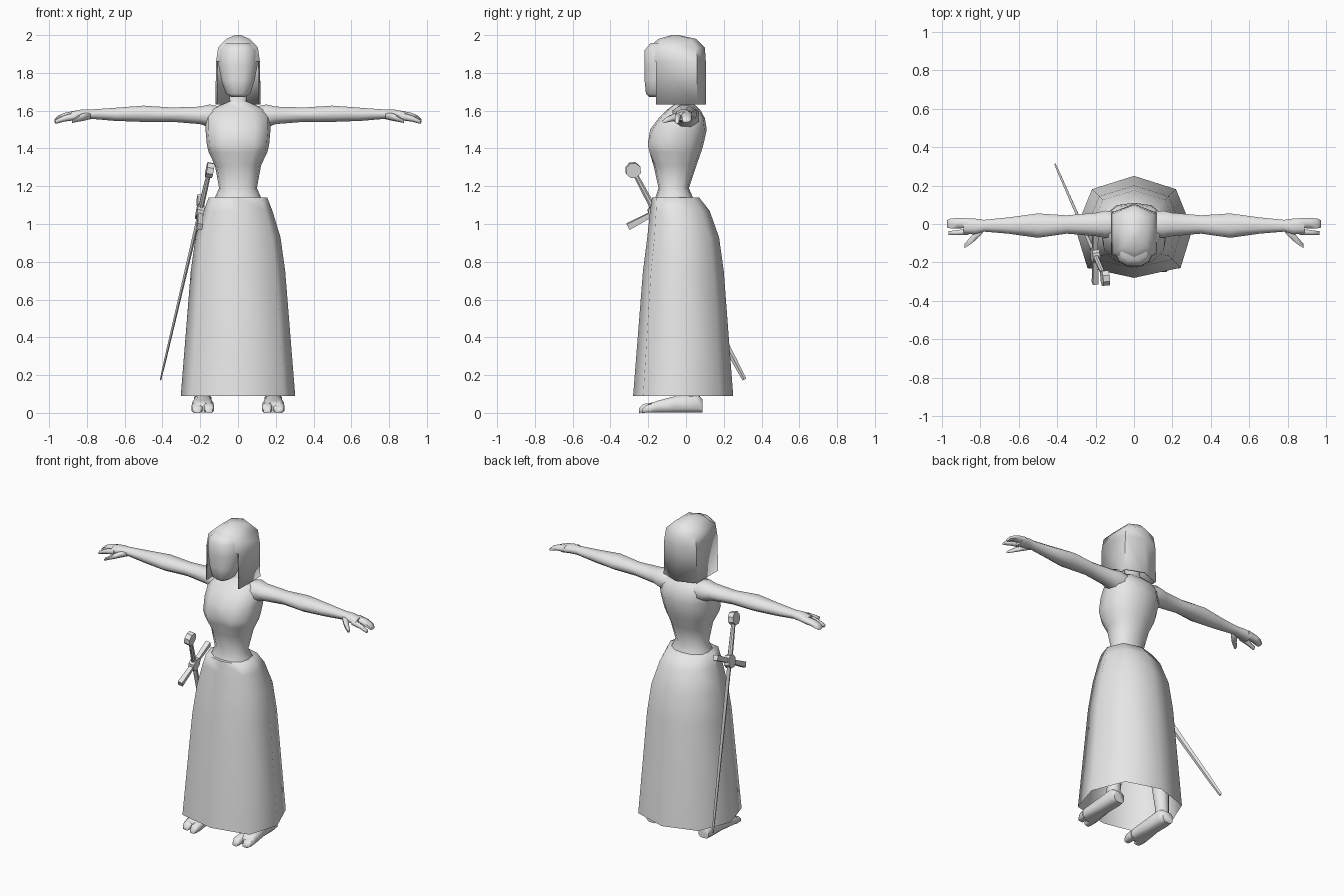
import bpy, bmesh, math
from mathutils import Vector, Matrix

if "Cube" in bpy.data.objects:
    bpy.data.objects.remove(bpy.data.objects["Cube"])

grey = bpy.data.materials.new("plain grey")
grey.diffuse_color = (0.8, 0.8, 0.8, 1)
grey.use_nodes = True
grey.node_tree.nodes["Principled BSDF"].inputs["Base Color"].default_value = grey.diffuse_color


def finish(name, bm, mirror=False, angle=70):
    bmesh.ops.recalc_face_normals(bm, faces=bm.faces)
    me = bpy.data.meshes.new(name)
    bm.to_mesh(me)
    bm.free()
    me.materials.append(grey)
    ob = bpy.data.objects.new(name, me)
    bpy.context.collection.objects.link(ob)
    if mirror:
        ob.modifiers.new("mirror", "MIRROR").use_mirror_merge = False
    bpy.ops.object.select_all(action="DESELECT")
    ob.select_set(True)
    bpy.context.view_layer.objects.active = ob
    bpy.ops.object.shade_smooth_by_angle(angle=math.radians(angle))
    return ob


def skin(rings, caps=(True, True)):
    """Join closed rings of points into a tube."""
    bm = bmesh.new()
    vs = [[bm.verts.new(p) for p in r] for r in rings]
    for a, b in zip(vs, vs[1:]):
        for i in range(len(a)):
            j = (i + 1) % len(a)
            bm.faces.new((a[i], a[j], b[j], b[i]))
    if caps[0]:
        bm.faces.new(vs[0])
    if caps[1]:
        bm.faces.new(vs[-1])
    return bm


def section(n, power=1.0):
    """Unit cross-section, squarer when power is below one."""
    out = []
    for i in range(n):
        a = 2 * math.pi * (i + 0.5) / n
        c, s = math.cos(a), math.sin(a)
        out.append((math.copysign(abs(c) ** power, c), math.copysign(abs(s) ** power, s)))
    return out


def upright(sec, rows, cx=0):
    """Rows of (z, half width, front y, back y)."""
    return [[(cx + w * u, (f + b) / 2 + (b - f) / 2 * v, z) for u, v in sec] for z, w, f, b in rows]


def sideways(sec, rows):
    """Rows of (x, bottom z, top z, front y, back y)."""
    return [[(x, (f + b) / 2 + (b - f) / 2 * u, (lo + hi) / 2 + (hi - lo) / 2 * v) for u, v in sec]
            for x, lo, hi, f, b in rows]


def forward(sec, rows):
    """Rows of (y, left x, right x, bottom z, top z)."""
    return [[((l + r) / 2 + (r - l) / 2 * u, y, (lo + hi) / 2 + (hi - lo) / 2 * v) for u, v in sec]
            for y, l, r, lo, hi in rows]


# Skirt: open-bottomed eight-sided bell closing in at the waist
oct_sec = [(0, 1), (.72, .74), (1, -.05), (.8, -.8), (0, -1), (-.8, -.8), (-1, -.05), (-.72, .74)]
finish("skirt", skin(upright(oct_sec, [
    (.09, .303, -.28, .25), (.75, .25, -.228, .2), (.93, .225, -.205, .175),
    (1.07, .182, -.19, .125), (1.14, .155, -.18, .07), (1.141, .09, -.14, .01)]), (False, False)), angle=80)

# Torso and neck, with the chest pulled in at the centre line
bm = skin(upright([(math.sin(i * math.pi / 6) * (1 if i % 3 == 0 else 1.06),
                    math.cos(i * math.pi / 6) * (1 if i % 3 == 0 else 1.06)) for i in range(12)], [
    (1.12, .125, -.165, .04), (1.145, .12, -.16, .035), (1.19, .10, -.145, .015),
    (1.31, .122, -.172, .055), (1.38, .155, -.205, .08), (1.42, .165, -.215, .092),
    (1.50, .172, -.19, .11), (1.56, .172, -.145, .1), (1.605, .145, -.1, .075),
    (1.632, .09, -.065, .045), (1.65, .045, -.06, .03), (1.76, .04, -.06, .03)]))
for v in bm.verts:
    if abs(v.co.x) < .01 and v.co.y < -.1 and 1.35 < v.co.z < 1.45:
        v.co.y += .022
finish("torso", bm)

# Arms with elbow swelling and palm
sec8 = section(8)
finish("arm", skin(sideways(sec8, [
    (.09, 1.50, 1.625, -.07, .07), (.15, 1.505, 1.638, -.078, .075), (.2, 1.525, 1.625, -.068, .063),
    (.35, 1.538, 1.62, -.054, .049), (.5, 1.537, 1.63, -.077, .06), (.65, 1.543, 1.618, -.054, .038),
    (.78, 1.555, 1.608, -.042, .024), (.83, 1.552, 1.608, -.057, .032), (.885, 1.545, 1.596, -.055, .034)])), True)

# Fingers and thumb
sec6 = section(6)
finish("fingers", skin(sideways(sec6, [
    (.86, 1.555, 1.6, -.025, .036), (.92, 1.55, 1.588, -.027, .035), (.955, 1.54, 1.572, -.026, .032),
    (.972, 1.537, 1.555, -.022, .022)])), True)
finish("front_finger", skin(sideways(sec6, [
    (.86, 1.55, 1.592, -.06, -.02), (.92, 1.542, 1.575, -.06, -.03), (.965, 1.53, 1.552, -.06, -.036)])), True)
finish("thumb", skin(sideways(sec6, [
    (.78, 1.555, 1.595, -.042, 0), (.825, 1.545, 1.585, -.09, -.03), (.855, 1.54, 1.568, -.112, -.072),
    (.88, 1.535, 1.553, -.126, -.1)])), True)

# Legs hidden under the skirt
bm = skin([[((cx + r * u), (cy + r * v), z) for u, v in sec8] for z, cx, cy, r in [
    (.03, .187, .035, .045), (.12, .186, .035, .043), (.35, .17, .03, .062), (.52, .15, .005, .06),
    (.8, .115, -.04, .085), (1.05, .085, -.06, .08)]])
finish("leg", bm, True)

# Feet and toes
flat = section(8, .6)
finish("foot", skin(forward(flat, [
    (.088, .15, .225, .0, .075), (.05, .138, .236, .0, .105), (-.06, .138, .236, .0, .09),
    (-.15, .127, .247, .0, .066), (-.205, .128, .247, .0, .045)])), True)
finish("big_toe", skin(forward(flat, [
    (-.18, .126, .182, .0, .056), (-.225, .126, .18, .0, .048), (-.25, .135, .172, .0, .025)])), True)
finish("small_toes", skin(forward(flat, [
    (-.18, .185, .248, .0, .052), (-.212, .188, .245, .0, .04), (-.232, .195, .236, .0, .02)])), True)

# Face
finish("face", skin(upright(section(12, .8), [
    (1.672, .035, -.195, -.12), (1.69, .066, -.214, -.08), (1.76, .09, -.222, -.02),
    (1.84, .106, -.224, .02), (1.92, .104, -.222, .02), (1.958, .075, -.19, 0)])))

# Hair: six-sided hood, open in front of the face
hex_sec = [(0, 1), (1, .7), (1, -.7), (0, -1), (-1, -.7), (-1, .7)]
bm = skin(upright(hex_sec, [
    (1.633, .12, -.205, .105), (1.86, .116, -.205, .105), (1.935, .105, -.2, .1),
    (1.98, .062, -.145, .055), (2.0, .015, -.075, -.04)]), (False, True))
bmesh.ops.delete(bm, geom=[f for f in bm.faces if max(v.co.z for v in f.verts) < 1.9
                           and f.calc_center_median().y < -.14], context="FACES")
hair = finish("hair", bm, angle=50)
thick = hair.modifiers.new("thickness", "SOLIDIFY")
thick.thickness, thick.offset = .01, -1

# Sword frame: local x along the guard, local z toward the pommel
pommel, tip = Vector((-.15, -.28, 1.285)), Vector((-.41, .31, .175))
up = (pommel - tip).normalized()
normal = up.cross(Vector((0, .88, .47))).normalized()
across = normal.cross(up)
frame = Matrix((across, normal, up)).transposed().to_4x4()
frame.translation = pommel.lerp(tip, .2)
square = [(1, 1), (-1, 1), (-1, -1), (1, -1)]


def sword_part(name, bm):
    bm.transform(frame)
    finish(name, bm, angle=30)


diamond = [(1, 0), (0, 1), (-1, 0), (0, -1)]
sword_part("blade", skin(upright(diamond, [(-1.025, .011, -.004, .004), (-.9, .015, -.006, .006),
                                           (0, .024, -.01, .01)])))
sword_part("grip", skin(upright(sec8, [(0, .018, -.015, .015), (.13, .016, -.014, .014),
                                       (.25, .013, -.012, .012)])))
for side, label in ((1, "back"), (-1, "front")):
    sword_part("guard_" + label, skin(sideways(square, [
        (0, -.012, .012, -.012, .012), (side * .165, -.017, .017, -.015, .015)])))
for name, z in (("guard_disc", 0), ("pommel", .257)):
    bm = bmesh.new()
    bmesh.ops.create_cone(bm, cap_ends=True, segments=8, radius1=.042, radius2=.042, depth=.036,
                          matrix=Matrix.Translation((0, 0, z)) @ Matrix.Rotation(math.pi / 2, 4, "X"))
    sword_part(name, bm)
